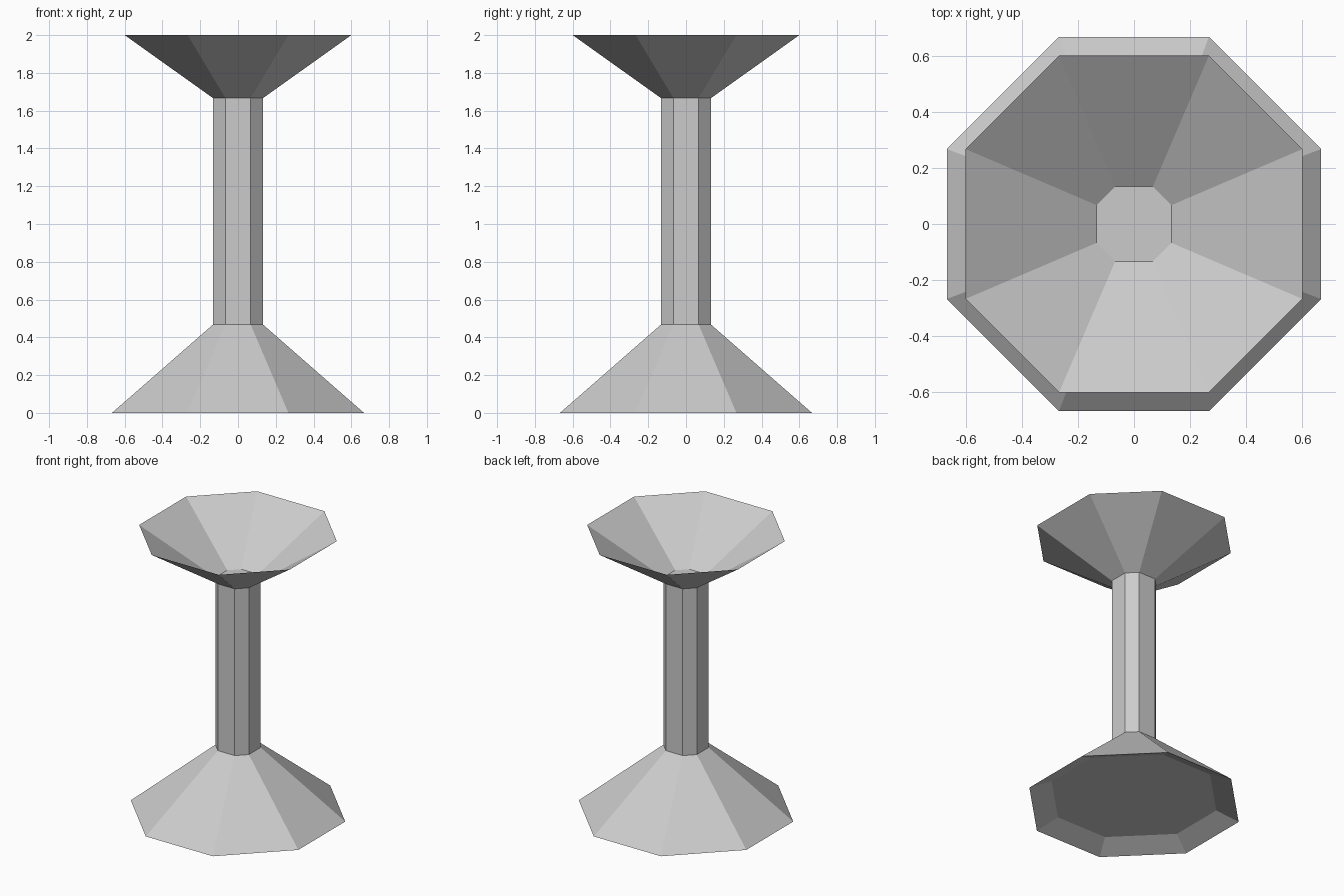
import bpy
import bmesh

default_cube = bpy.data.objects.get("Cube")
if default_cube:
    bpy.data.objects.remove(default_cube, do_unlink=True)

# Single plain grey for every part
GREY = (0.6, 0.6, 0.6, 1.0)
grey = bpy.data.materials.new("plain grey")
grey.use_nodes = True
grey.diffuse_color = GREY
grey.node_tree.nodes["Principled BSDF"].inputs["Base Color"].default_value = GREY


def octagon(bm, half_width, half_side, z):
    """Ring of eight vertices whose flat sides face the axes."""
    w, s = half_width, half_side
    corners = [(w, -s), (w, s), (s, w), (-s, w), (-w, s), (-w, -s), (-s, -w), (s, -w)]
    return [bm.verts.new((x, y, z)) for x, y in corners]


def loft(name, profile, cap_start=False, cap_end=False):
    """Join octagon rings given as (half_width, half_side, z)."""
    bm = bmesh.new()
    rings = [octagon(bm, *ring) for ring in profile]
    for lower, upper in zip(rings, rings[1:]):
        for i in range(8):
            j = (i + 1) % 8
            bm.faces.new((lower[i], lower[j], upper[j], upper[i]))
    if cap_start:
        bm.faces.new(rings[0][::-1])
    if cap_end:
        bm.faces.new(rings[-1])
    mesh = bpy.data.meshes.new(name)
    bm.to_mesh(mesh)
    bm.free()
    mesh.materials.append(grey)
    obj = bpy.data.objects.new(name, mesh)
    bpy.context.collection.objects.link(obj)
    return obj


STEM = (0.133, 0.067)
STEM_BOTTOM, STEM_TOP = 0.467, 1.667

# Flared foot with a shallow recess underneath
loft("base", [(0.533, 0.2, 0.067), (0.667, 0.267, 0), (*STEM, STEM_BOTTOM)],
     cap_start=True)

# Straight eight-sided stem
loft("column", [(*STEM, STEM_BOTTOM), (*STEM, STEM_TOP)])

# Thin open bowl: outside, sharp rim, inside and flat floor
loft("bowl", [(*STEM, STEM_TOP), (0.6, 0.267, 2), (*STEM, STEM_TOP + 0.004)],
     cap_end=True)
